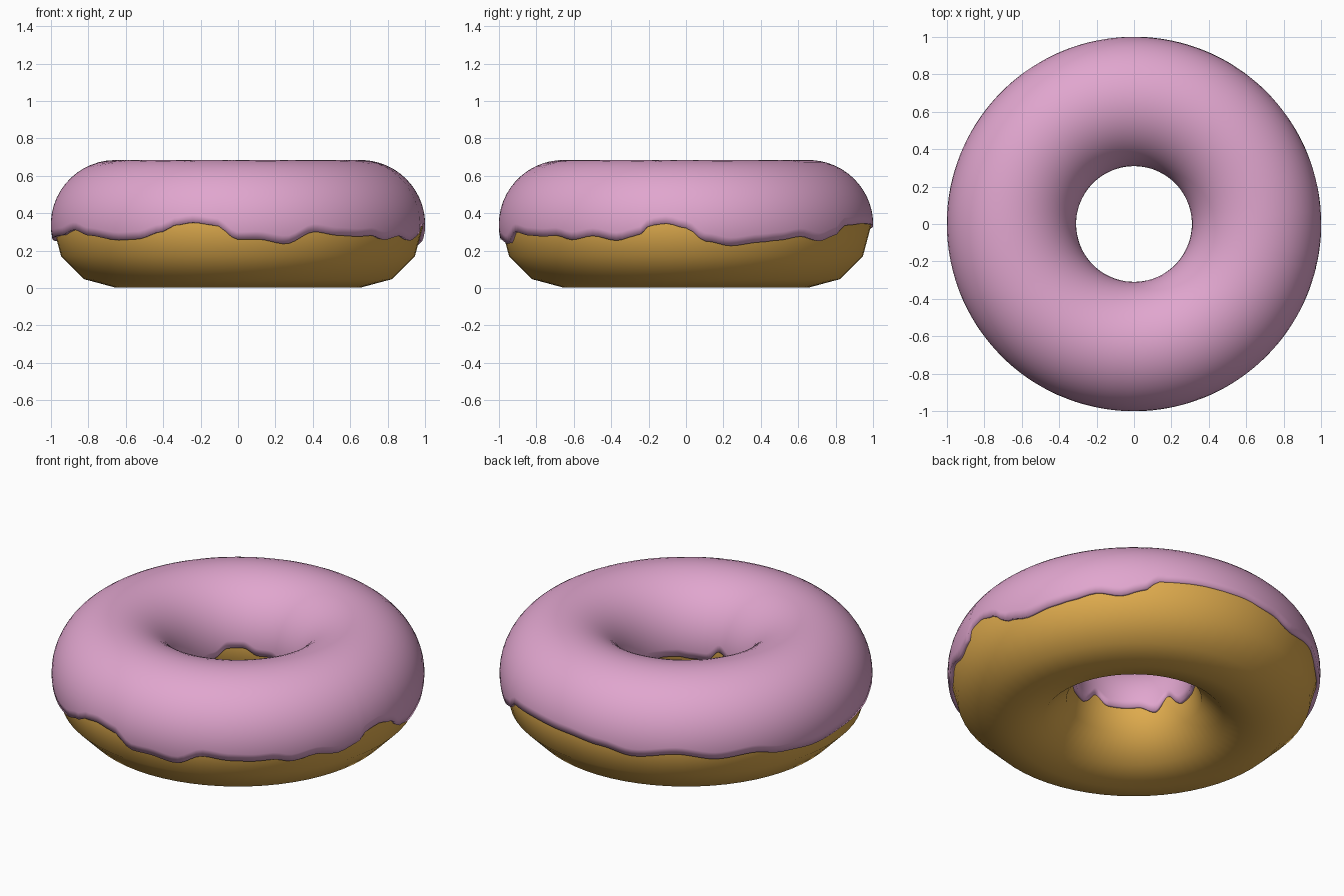
import bpy, bmesh, math, random

if "Cube" in bpy.data.objects:
    bpy.data.objects.remove(bpy.data.objects["Cube"])

random.seed(4)
R, CZ = 0.655, 0.338          # ring radius and centre height
R_DOUGH, R_ICING = 0.336, 0.346


def material(name, rgb):
    m = bpy.data.materials.new(name)
    m.diffuse_color = (*rgb, 1)
    m.use_nodes = True
    m.node_tree.nodes["Principled BSDF"].inputs["Base Color"].default_value = m.diffuse_color
    return m


# Dough ring
bpy.ops.mesh.primitive_torus_add(major_radius=R, minor_radius=R_DOUGH, major_segments=64,
                                 minor_segments=12, location=(0, 0, CZ))
dough = bpy.context.object
dough.name = "dough"
dough.data.materials.append(material("golden dough", (0.74, 0.41, 0.075)))
bpy.ops.object.shade_smooth()

# Height of the outer icing edge around the ring: (degrees, z)
OUTER = [(0, .32), (6, .25), (14, .225), (24, .245), (30, .255), (38, .275), (46, .25),
         (53, .28), (58, .335), (72, .345), (85, .34), (98, .32), (108, .29), (122, .32),
         (135, .285), (146, .30), (157, .265), (169, .25), (185, .27), (198, .28),
         (209, .31), (217, .28), (230, .255), (237, .26), (246, .30), (250, .335),
         (256, .35), (263, .335), (270, .258), (276, .26), (285, .235), (294, .30),
         (303, .28), (310, .275), (316, .28), (322, .257), (330, .278), (338, .253),
         (345, .28), (349, .335), (354, .345), (360, .32)]
# Inner edge: irregular drips
inner_z = [random.uniform(.26, .31) for _ in range(24)]
for i in (8, 9, 13, 18):
    inner_z[i] = .34
INNER = [(i * 15, inner_z[i % 24]) for i in range(25)]


def edge_height(table, deg):
    for (a, za), (b, zb) in zip(table, table[1:]):
        if a <= deg <= b:
            t = (deg - a) / (b - a)
            t = t * t * (3 - 2 * t)
            return za + (zb - za) * t


def tube_angle(z):
    return math.asin((z - CZ) / R_ICING)


# Icing shell wrapped over the top of the ring
N, M = 180, 28
bm = bmesh.new()
rows = []
for i in range(N):
    deg = 360 * i / N
    p = math.radians(deg)
    a0 = tube_angle(edge_height(OUTER, deg))
    a1 = math.pi - tube_angle(edge_height(INNER, deg))
    row = []
    for j in range(M + 1):
        a = a0 + (a1 - a0) * j / M
        r = R + R_ICING * math.cos(a)
        row.append(bm.verts.new((r * math.cos(p), r * math.sin(p), CZ + R_ICING * math.sin(a))))
    rows.append(row)
for i in range(N):
    s, t = rows[i], rows[(i + 1) % N]
    for j in range(M):
        f = bm.faces.new((s[j], t[j], t[j + 1], s[j + 1]))
        f.smooth = True
mesh = bpy.data.meshes.new("icing")
bm.to_mesh(mesh)
bm.free()
icing = bpy.data.objects.new("icing", mesh)
bpy.context.collection.objects.link(icing)
mesh.materials.append(material("pink icing", (0.75, 0.38, 0.62)))
solid = icing.modifiers.new("thickness", 'SOLIDIFY')
solid.thickness = 0.03
solid.offset = -1
